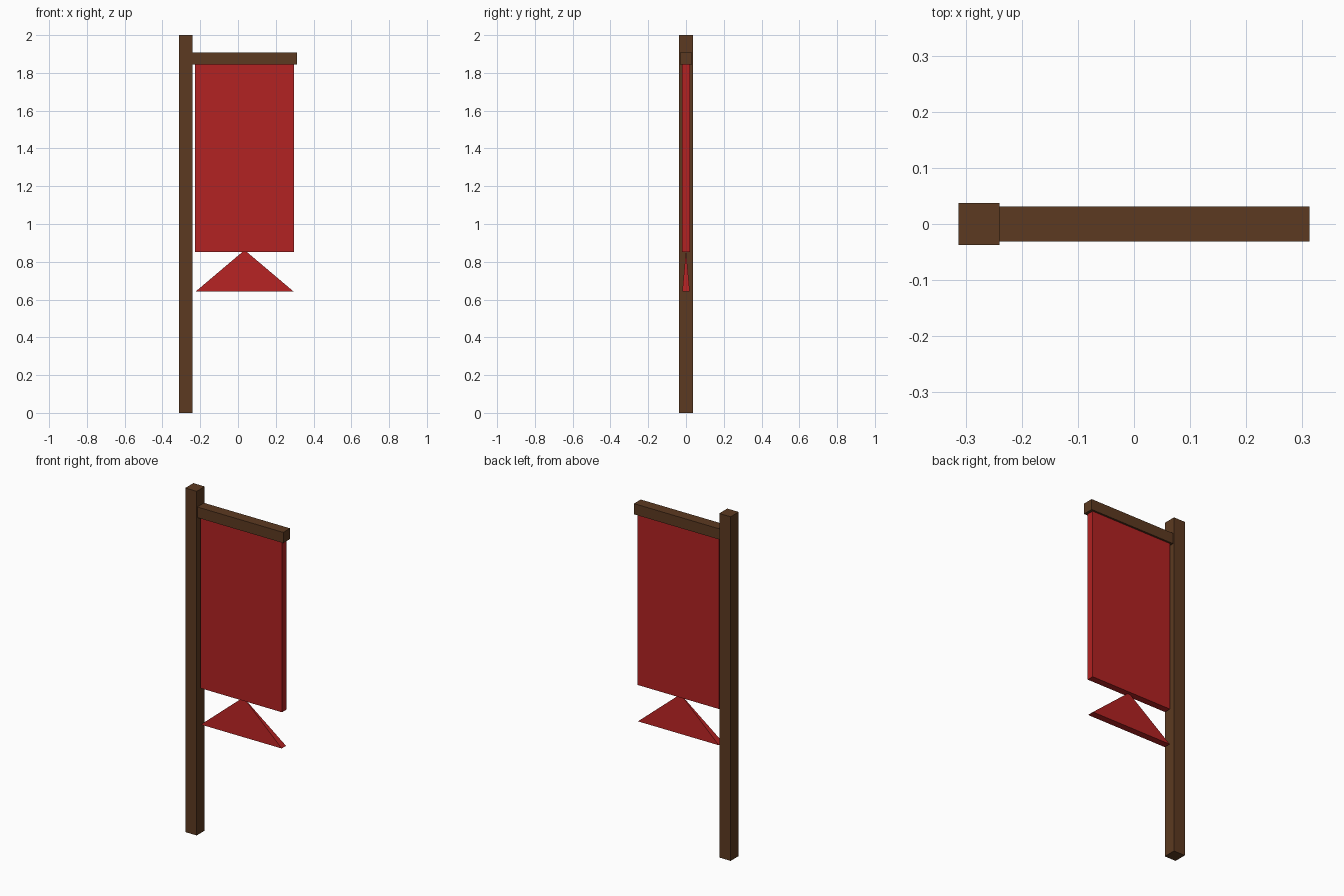
import bpy
import bmesh
import math

if "Cube" in bpy.data.objects:
    bpy.data.objects.remove(bpy.data.objects["Cube"])


def material(name, rgb):
    m = bpy.data.materials.new(name)
    m.diffuse_color = (*rgb, 1)
    m.use_nodes = True
    m.node_tree.nodes["Principled BSDF"].inputs["Base Color"].default_value = m.diffuse_color
    return m


wood = material("dark_wood", (0.107, 0.042, 0.015))
red = material("red_cloth", (0.445, 0.016, 0.016))


def finish(name, bm, mat):
    mesh = bpy.data.meshes.new(name)
    bm.to_mesh(mesh)
    bm.free()
    mesh.materials.append(mat)
    obj = bpy.data.objects.new(name, mesh)
    bpy.context.collection.objects.link(obj)


def box(name, x, y, z, mat):
    """Box spanning the given (min, max) ranges."""
    bm = bmesh.new()
    bmesh.ops.create_cube(bm, size=1)
    for v in bm.verts:
        v.co = [(r[0] + r[1]) / 2 + c * (r[1] - r[0]) for c, r in zip(v.co, (x, y, z))]
    finish(name, bm, mat)


# Upright post and the arm that carries the cloth
box("post", (-0.313, -0.24), (-0.037, 0.037), (0, 2), wood)
box("crossbar", (-0.243, 0.313), (-0.031, 0.031), (1.845, 1.907), wood)

# Hanging cloth
box("banner", (-0.227, 0.297), (-0.02, 0.02), (0.853, 1.847), red)

# Pointed tail: a flattened four-sided pyramid under the cloth
bm = bmesh.new()
bmesh.ops.create_cone(bm, cap_ends=True, segments=4, radius1=math.sqrt(0.5), radius2=0, depth=1)
turn = math.radians(45)
c, s = math.cos(turn), math.sin(turn)
for v in bm.verts:
    x, y, z = v.co
    v.co = (0.035 + (x * c - y * s) * 0.52, (x * s + y * c) * 0.04, 0.752 + z * 0.22)
bmesh.ops.remove_doubles(bm, verts=bm.verts, dist=1e-5)
bmesh.ops.recalc_face_normals(bm, faces=bm.faces)
finish("banner_tail", bm, red)
